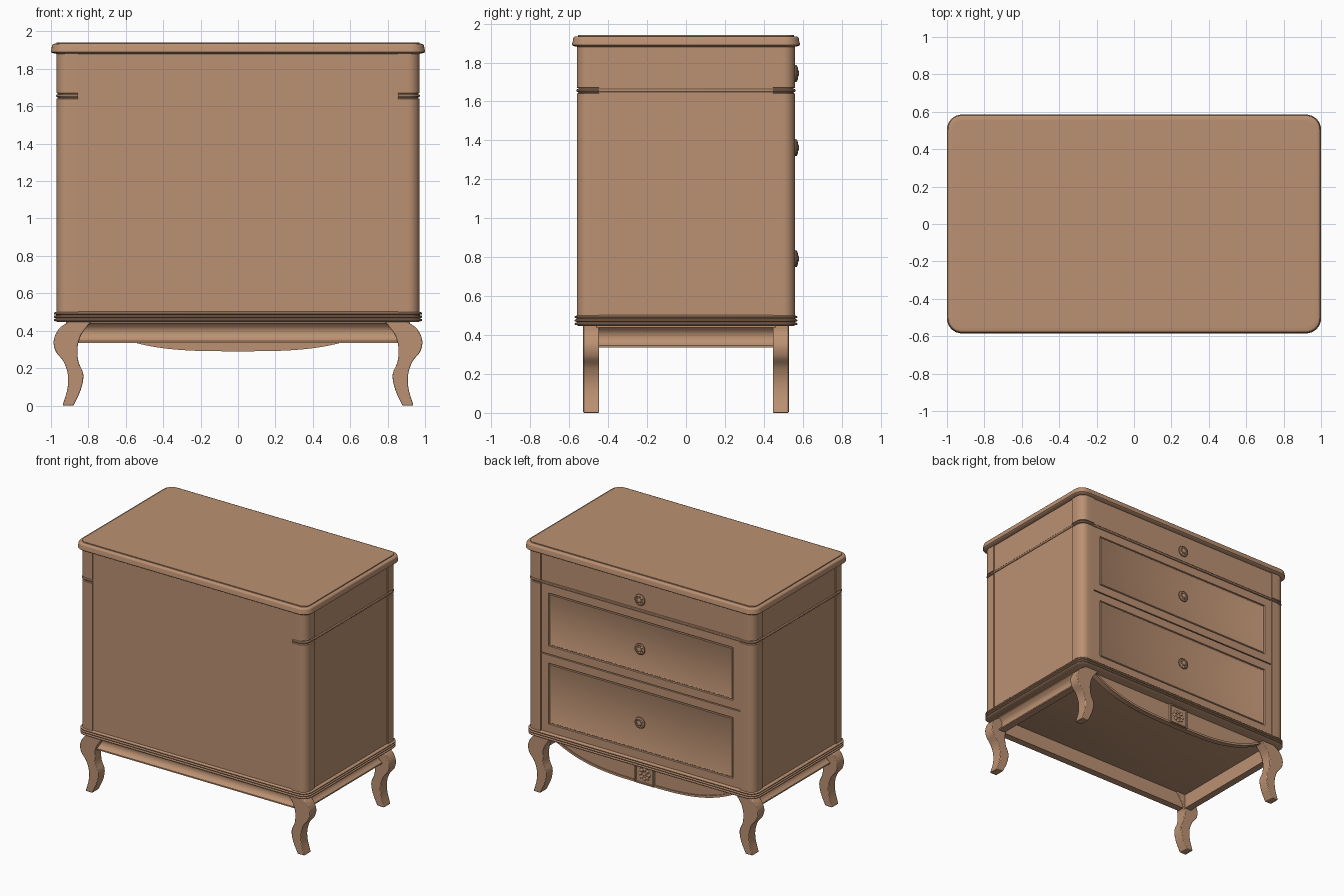
import bpy, bmesh, math
from mathutils import Matrix, Vector

cube = bpy.data.objects.get("Cube")
if cube:
    bpy.data.objects.remove(cube, do_unlink=True)

# One warm wood colour
wood = bpy.data.materials.new("warm_wood")
wood.use_nodes = True
COLOR = (0.50, 0.285, 0.170, 1)
wood.diffuse_color = COLOR
wood.node_tree.nodes["Principled BSDF"].inputs["Base Color"].default_value = COLOR
parts = []


def finish(name, bm, bevel=0):
    bmesh.ops.recalc_face_normals(bm, faces=bm.faces)
    mesh = bpy.data.meshes.new(name)
    bm.to_mesh(mesh)
    bm.free()
    mesh.materials.append(wood)
    obj = bpy.data.objects.new(name, mesh)
    bpy.context.collection.objects.link(obj)
    if bevel:
        mod = obj.modifiers.new("soft_edges", "BEVEL")
        mod.width, mod.segments, mod.limit_method = bevel, 2, "ANGLE"
    parts.append(obj)
    return obj


def loft(name, rings, bevel=0):
    """Skin matching closed rings of 3D points and cap both ends."""
    bm = bmesh.new()
    loops = [[bm.verts.new(p) for p in ring] for ring in rings]
    n = len(loops[0])
    for a, b in zip(loops, loops[1:]):
        for i in range(n):
            j = (i + 1) % n
            bm.faces.new((a[i], a[j], b[j], b[i]))
    bm.faces.new(loops[0])
    bm.faces.new(loops[-1])
    return finish(name, bm, bevel)


def box_mesh(x, y, z):
    bm = bmesh.new()
    bmesh.ops.create_cube(bm, size=1)
    for v in bm.verts:
        v.co = [lo + (hi - lo) * (c + 0.5) for c, (lo, hi) in zip(v.co, (x, y, z))]
    return bm


def box(name, x, y, z, bevel=0):
    return finish(name, box_mesh(x, y, z), bevel)


def rounded_rect(hx, hy, r, z, steps=8):
    ring = []
    for q, (sx, sy) in enumerate(((1, 1), (-1, 1), (-1, -1), (1, -1))):
        for i in range(steps + 1):
            a = math.pi / 2 * (q + i / steps)
            ring.append((sx * (hx - r) + r * math.cos(a), sy * (hy - r) + r * math.sin(a), z))
    return ring


def slab(name, hx, hy, r, profile):
    return loft(name, [rounded_rect(hx + d, hy + d, r + d, z) for d, z in profile])


def spline(points, steps=6):
    """Smooth path through 2D points."""
    pts = [Vector(p) for p in points]
    pts = [2 * pts[0] - pts[1]] + pts + [2 * pts[-1] - pts[-2]]
    out = []
    for a, b, c, d in zip(pts, pts[1:], pts[2:], pts[3:]):
        for i in range(steps):
            t = i / steps
            out.append(0.5 * (2 * b + (c - a) * t + (2 * a - 5 * b + 4 * c - d) * t * t
                              + (3 * b - a - 3 * c + d) * t ** 3))
    return out + [pts[-2]]


# Top board with an ovolo edge
edge = [(-0.015 + 0.013 * math.cos(a) - 0.008, 1.918 + 0.016 * math.sin(a))
        for a in (i * math.pi / 12 for i in range(7))]
edge = [(d + 0.01, z) for d, z in edge]
slab("top_board", 1.0, 0.585, 0.08,
     [(-0.03, 1.88), (-0.006, 1.885), (0, 1.89), (0, 1.9), (-0.004, 1.912)]
     + [(d - 0.004, z) for d, z in edge[1:]] + [(-0.03, 1.935), (-0.03, 1.942)])

# Ribbed base moulding
ribs = [(-0.02, 0.447)]
for i in range(3):
    z = 0.45 + i * 0.0175
    ribs += [(-0.012, z), (-0.003, z + 0.002), (0, z + 0.005), (0, z + 0.010),
             (-0.003, z + 0.013), (-0.012, z + 0.015)]
slab("base_moulding", 0.985, 0.572, 0.075, ribs + [(-0.02, 0.503)])

# Carcass
box("carcass", (-0.865, 0.865), (-0.553, 0.535), (0.5, 1.885))
box("side_panels", (-0.963, 0.963), (-0.452, 0.452), (0.5, 1.885))

# Corner posts with a bead near the top
bead = [(0, 0.5), (0, 1.64), (-0.007, 1.643), (-0.007, 1.647), (0.001, 1.65), (0.003, 1.656),
        (0.001, 1.662), (-0.007, 1.665), (-0.007, 1.668), (0, 1.671), (0, 1.885)]


def post_ring(sx, sy, d, z, r=0.06):
    arc = [(0.97 + d - r + r * math.cos(a), 0.56 + d - r + r * math.sin(a))
           for a in (i * math.pi / 16 for i in range(9))]
    outline = [(0.855, 0.447), (0.97 + d, 0.447)] + arc + [(0.855, 0.56 + d)]
    return [(sx * x, sy * y, z) for x, y in outline]


SIDES = (("left", 1), ("right", -1))
ENDS = (("front", -1), ("back", 1))
for side, sx in SIDES:
    for end, sy in ENDS:
        loft(f"{end}_{side}_post", [post_ring(sx, sy, d, z) for d, z in bead])
    # Bead carried along the side
    x = sorted((sx * 0.95, sx * 0.971))
    box(f"{side}_side_bead", x, (-0.45, 0.45), (1.648, 1.664), 0.004)

# Drawer fronts, with framed panels on the two deep ones
for name, low, high, framed in (("lower", 0.505, 1.102, True), ("middle", 1.11, 1.645, True),
                                ("upper", 1.668, 1.885, False)):
    bm = box_mesh((-0.852, 0.852), (0.52, 0.553), (low, high))
    if framed:
        bm.faces.ensure_lookup_table()
        face = max(bm.faces, key=lambda f: f.calc_center_median().y)
        for width, depth in ((0.088, 0), (0.004, -0.01), (0.008, 0), (0.006, 0.006),
                             (0.008, -0.003)):
            bmesh.ops.inset_region(bm, faces=[face], thickness=width, depth=depth)
    finish(f"{name}_drawer", bm)
box("drawer_bead", (-0.855, 0.855), (0.52, 0.558), (1.648, 1.664), 0.004)

# Round knobs with a ring groove and petals
knob = [(0.022, 0.545), (0.022, 0.556), (0.04, 0.558), (0.044, 0.563), (0.042, 0.569),
        (0.034, 0.573), (0.028, 0.568), (0.022, 0.568), (0.018, 0.576), (0.01, 0.58)]


def rosette(name, z, y, radius, size, count=8):
    bm = bmesh.new()
    for i in range(count):
        a = 2 * math.pi * i / count
        at = Matrix.Translation((radius * math.cos(a), y, z + radius * math.sin(a)))
        bmesh.ops.create_uvsphere(bm, u_segments=8, v_segments=6, radius=size,
                                  matrix=at @ Matrix.Diagonal((1, 0.6, 1, 1)))
    finish(name, bm)


for name, z in (("lower", 0.792), ("middle", 1.363), ("upper", 1.744)):
    loft(f"{name}_knob", [[(r * math.cos(i * math.pi / 12), y, z + r * math.sin(i * math.pi / 12))
                           for i in range(24)] for r, y in knob])
    rosette(f"{name}_knob_petals", z, 0.57, 0.026, 0.008)

# Curved legs
outer = spline([(0.90, 0.452), (0.957, 0.41), (0.985, 0.35), (0.975, 0.29), (0.933, 0.235),
                (0.91, 0.166), (0.912, 0.09), (0.938, 0.0)])
inner = spline([(0.88, 0.0), (0.84, 0.086), (0.827, 0.166), (0.853, 0.235), (0.858, 0.31),
                (0.837, 0.38), (0.783, 0.452)])
for side, sx in SIDES:
    for end, sy in ENDS:
        loft(f"{end}_{side}_leg", [[(sx * x, sy * y, z) for x, z in outer + inner]
                                   for y in (0.446, 0.528)], 0.005)

# Hollow-moulded rails under the base
cove = [(0.0, 0.452), (0.0, 0.44)] + spline([(-0.005, 0.437), (-0.024, 0.415), (-0.03, 0.39),
                                             (-0.022, 0.365), (0.0, 0.345)], 4)
cove += [(0.0, 0.335), (-0.055, 0.335), (-0.055, 0.452)]
loft("front_rail", [[(x, -0.51 - d, z) for d, z in cove] for x in (-0.87, 0.87)])
for side, sx in SIDES:
    loft(f"{side}_rail", [[(sx * (0.92 + d), y, z) for d, z in cove] for y in (-0.46, 0.46)])


# Bowed apron beneath the drawers, with a raised rim
def apron_outline(half, drop, top):
    curve = []
    for i in range(41):
        t = i / 20 - 1
        curve.append((half * t, drop + (top - drop) * abs(t) ** 3.2))
    return curve


rim, field = apron_outline(0.80, 0.29, 0.44), apron_outline(0.76, 0.306, 0.436)
top_line = [(x, 0.455) for x, z in reversed(rim)]
loft("apron", [[(x, y, z) for x, z in rim + top_line] for y in (0.46, 0.495)])
bm = bmesh.new()
front, back = 0.503, 0.49
strip = [[bm.verts.new((x, y, z)) for x, y, z in
          ((a[0], back, a[1]), (a[0], front, a[1]), (b[0], front, b[1]), (b[0], back, b[1]))]
         for a, b in zip(rim, field)]
for p, q in zip(strip, strip[1:]):
    for i in range(3):
        bm.faces.new((p[i], p[i + 1], q[i + 1], q[i]))
finish("apron_rim", bm)

# Carved block in the middle of the apron
bm = box_mesh((-0.08, 0.08), (0.47, 0.515), (0.295, 0.45))
face = max(bm.faces, key=lambda f: f.calc_center_median().y)
bmesh.ops.inset_region(bm, faces=[face], thickness=0.012, depth=0)
bmesh.ops.inset_region(bm, faces=[face], thickness=0.004, depth=-0.008)
finish("carved_block", bm)
rosette("carved_petals", 0.372, 0.507, 0.036, 0.015)
rosette("carved_heart", 0.372, 0.508, 0.0, 0.014, 1)

# Smooth rounded forms while keeping crisp edges
bpy.ops.object.select_all(action="DESELECT")
for obj in parts:
    obj.select_set(True)
bpy.context.view_layer.objects.active = parts[0]
bpy.ops.object.shade_smooth_by_angle(angle=math.radians(35))
